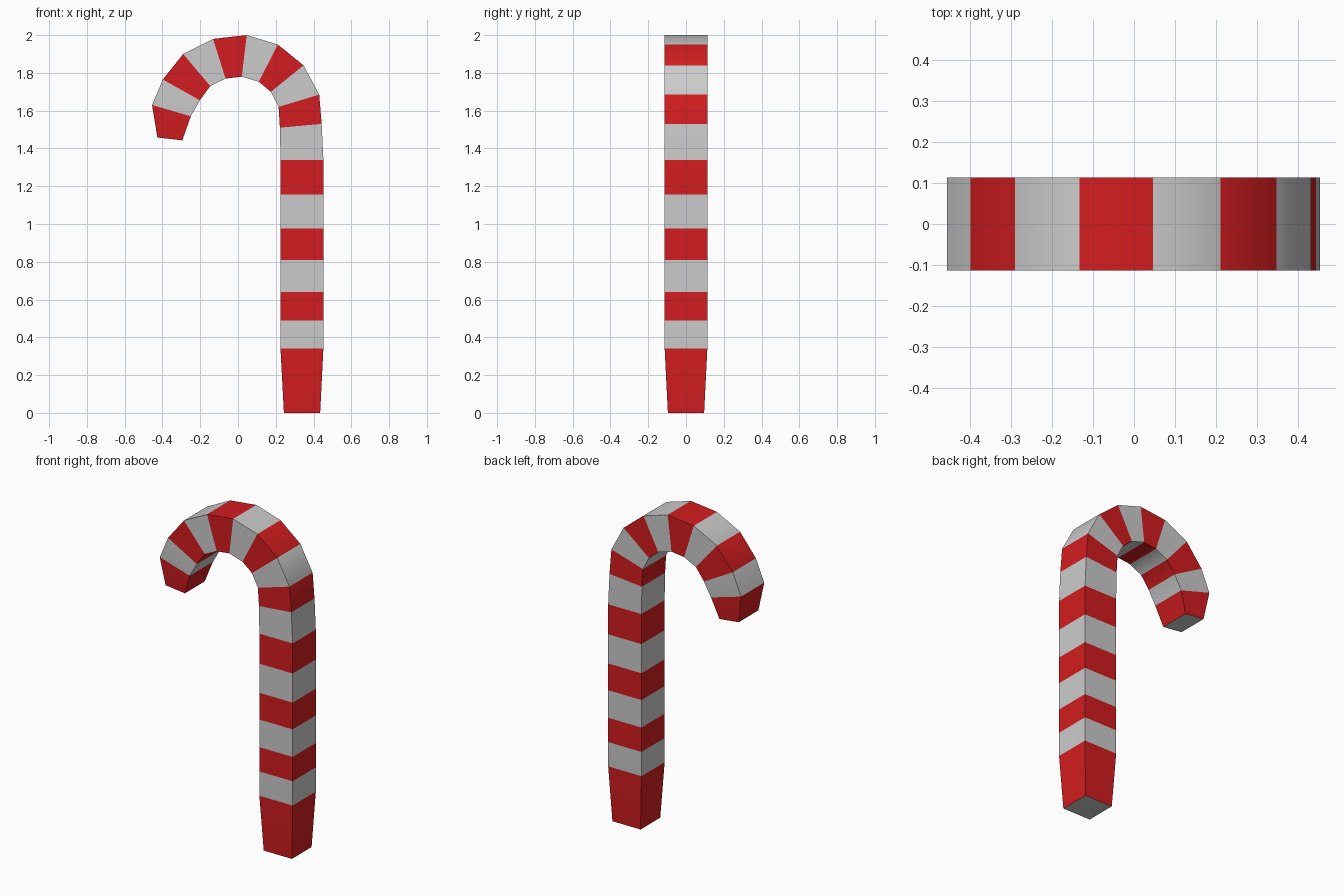
import bpy, bmesh, math

if "Cube" in bpy.data.objects:
    bpy.data.objects.remove(bpy.data.objects["Cube"])


def material(name, rgb):
    m = bpy.data.materials.new(name)
    m.diffuse_color = (*rgb, 1)
    m.use_nodes = True
    m.node_tree.nodes["Principled BSDF"].inputs["Base Color"].default_value = m.diffuse_color
    return m


# Sections along the cane: inner x, z, outer x, z, half depth
L, R, D = 0.225, 0.452, 0.113
sections = [(0.243, 0, 0.435, 0, 0.096)]
sections += [(L, z, R, z, D) for z in (0.34, 0.49, 0.64, 0.81, 0.975, 1.155, 1.34)]
hook = [
    (0.222, 1.51, 0.443, 1.53), (0.215, 1.62, 0.430, 1.685),
    (0.174, 1.70, 0.347, 1.84), (0.110, 1.753, 0.211, 1.95),
    (0.020, 1.78, 0.046, 2.00), (-0.066, 1.77, -0.132, 1.98),
    (-0.147, 1.73, -0.290, 1.90), (-0.202, 1.655, -0.398, 1.765),
    (-0.250, 1.57, -0.455, 1.63),
]
sections += [(*p, D) for p in hook]
sections.append((-0.295, 1.443, -0.427, 1.458, 0.096))  # tapered tip

# Square tube skinned over the sections, alternate bands red
bm = bmesh.new()
rings = [[bm.verts.new(c) for c in ((xi, -d, zi), (xo, -d, zo), (xo, d, zo), (xi, d, zi))]
         for xi, zi, xo, zo, d in sections]
for i, (a, b) in enumerate(zip(rings, rings[1:])):
    for k in range(4):
        j = (k + 1) % 4
        f = bm.faces.new((a[k], a[j], b[j], b[k]))
        f.material_index = 1 - i % 2

# Pale end caps
bm.faces.new(rings[0][::-1])
bm.faces.new(rings[-1])
bmesh.ops.recalc_face_normals(bm, faces=bm.faces)

mesh = bpy.data.meshes.new("striped_cane")
bm.to_mesh(mesh)
bm.free()
mesh.materials.append(material("pale_stripe", (0.8, 0.8, 0.8)))
mesh.materials.append(material("red_stripe", (0.65, 0.012, 0.014)))
cane = bpy.data.objects.new("striped_cane", mesh)
bpy.context.collection.objects.link(cane)

# Soft shading along the bend, crisp long edges
bpy.context.view_layer.objects.active = cane
cane.select_set(True)
bpy.ops.object.shade_smooth_by_angle(angle=math.radians(30))
